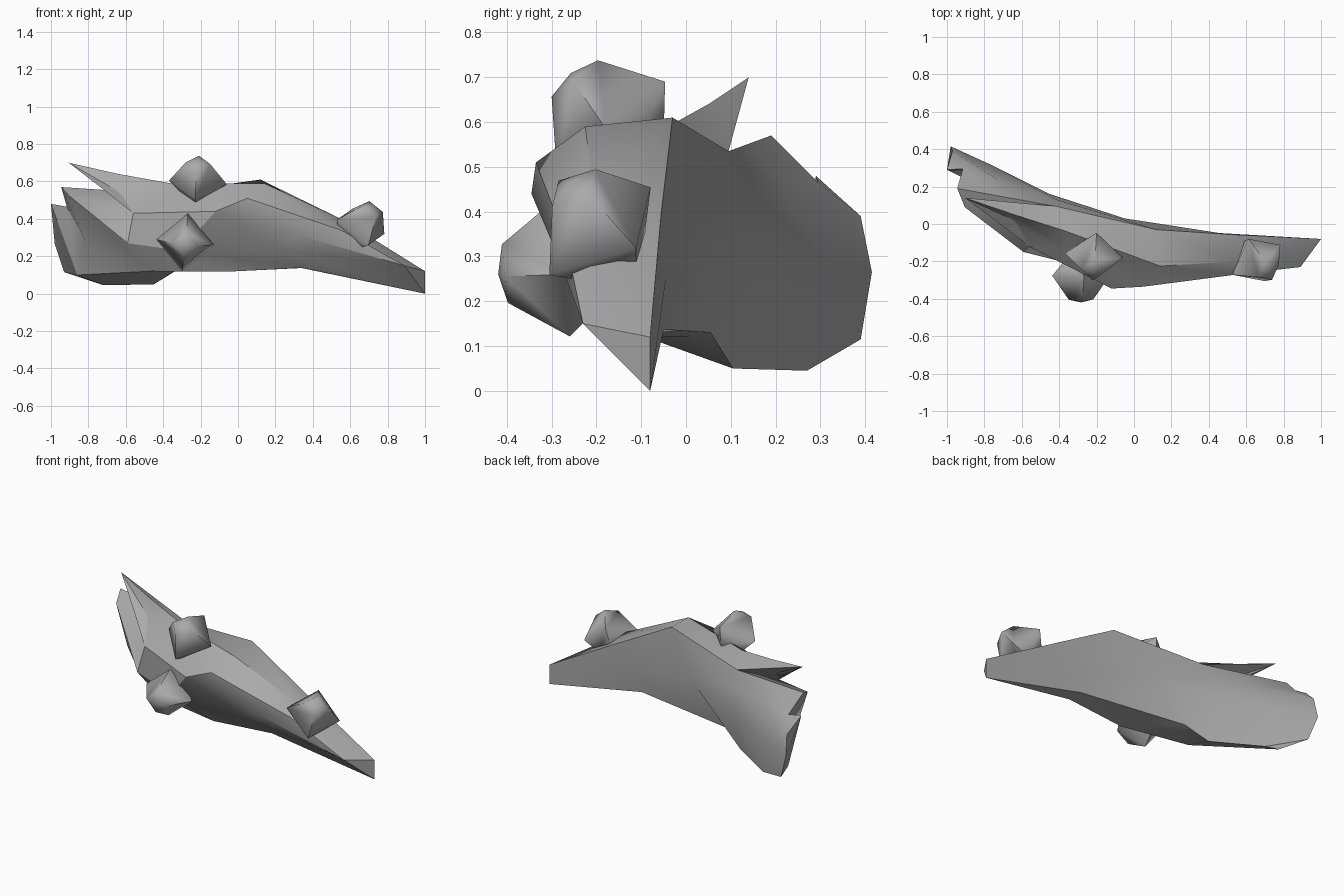
import bpy, bmesh, math
from mathutils import Vector

if "Cube" in bpy.data.objects:
    bpy.data.objects.remove(bpy.data.objects["Cube"])

grey = bpy.data.materials.new("stone_grey")
grey.diffuse_color = (0.4, 0.4, 0.4, 1)
grey.use_nodes = True
grey.node_tree.nodes["Principled BSDF"].inputs["Base Color"].default_value = grey.diffuse_color


def finish(name, bm, angle):
    """Turn a bmesh into a grey object with sharp creases kept."""
    bmesh.ops.recalc_face_normals(bm, faces=bm.faces)
    mesh = bpy.data.meshes.new(name)
    bm.to_mesh(mesh)
    bm.free()
    mesh.materials.append(grey)
    ob = bpy.data.objects.new(name, mesh)
    bpy.context.collection.objects.link(ob)
    bpy.ops.object.select_all(action='DESELECT')
    ob.select_set(True)
    bpy.context.view_layer.objects.active = ob
    bpy.ops.object.shade_smooth_by_angle(angle=math.radians(angle))


def build(name, polygons, angle):
    """Weld polygons given as corner points; collapsed corners are dropped."""
    bm = bmesh.new()
    verts = {}
    for poly in polygons:
        corners = list(dict.fromkeys(poly))
        if len(corners) < 3:
            continue
        for p in corners:
            if p not in verts:
                verts[p] = bm.verts.new(p)
        face = [verts[p] for p in corners]
        if not bm.faces.get(face):
            bm.faces.new(face)
    finish(name, bm, angle)


# Blade tips and the notches between them
top_tip, mid_tip, low_tip = (-.905, .14, .70), (-.945, .19, .57), (-1, .29, .48)
top_notch, low_notch = (-.42, .095, .535), (-.915, .295, .465)
end_top, end_low, end_front = (1, -.08, .12), (1, -.08, 0), (.89, -.23, .15)
corner = (-.97, .39, .39)

# Long edges of the plate, each running from the blades to the narrow end
back_top = [top_tip, (-.6625, .1175, .6175), top_notch, (.12, -.03, .61), (.5, -.055, .40), end_top]
ridge = [top_tip, (-.64, .05, .64), (-.36, -.04, .59), (.14, -.225, .59), (.55, -.20, .40), end_top]
brow = [top_tip, (-.66, .02, .53), (-.36, -.14, .52), (.05, -.335, .51), (.55, -.27, .34), end_front]
lip = [top_tip, (-.73, .01, .565), (-.56, -.12, .43), (-.12, -.345, .44), (.33, -.29, .31), end_front]
under_lip = [top_notch, (-.49, -.012, .483)] + lip[2:]
mid_ridge = [mid_tip, (-.905, .09, .525), (-.59, -.15, .27), (-.31, -.22, .23), (.21, -.225, .235), end_front]
mid_edge = [mid_tip, (-.82, .08, .285), (-.47, -.09, .12), (-.05, -.17, .118), (.34, -.15, .138), end_low]
under_mid = [low_notch] + mid_edge[1:]
low_ridge = [low_tip, (-.86, .22, .10)] + mid_edge[2:]
inner = [(-.34, .01, .122), (.34, -.05, .137)]
back_low = [(-.93, .39, .115), (-.72, .27, .045), (-.45, .105, .05), (-.32, .055, .13),
            inner[1], end_low]
back_mid = [(-.98, .415, .265), (-.75, .31, .28), (-.45, .16, .30), (-.05, .03, .36),
            (.40, -.045, .25), end_low]
back_high = [mid_tip, (-.6825, .1425, .5525)] + back_top[2:]
blend = [tuple(Vector(p).lerp(Vector(q), .6) + Vector((0, .015, 0)))
         for p, q in zip(back_mid[1:3], back_high[1:3])]

rails = [back_top, ridge, brow, lip, under_lip, mid_ridge, mid_edge, under_mid,
         low_ridge, back_low, back_mid]
upper = [[corner] + blend + back_mid[3:], [low_notch] + blend + back_mid[3:]]
plate = []
for a, b in list(zip(rails, rails[1:])) + [(back_mid, upper[0]), (upper[0], upper[1]),
                                           (upper[1], back_high)]:
    for i in range(5):
        if a is low_ridge and i == 2:
            # Step where the lowest blade meets the flat underside
            plate += [(a[2], inner[0], b[2]), (a[2], a[3], inner[0]),
                      (inner[0], b[3], b[2]), (inner[0], a[3], b[3])]
        else:
            plate.append((a[i], a[i + 1], b[i + 1], b[i]))

# Closing faces at the lowest blade and the narrow end
plate += [(low_tip, back_low[0], back_mid[0], corner), (low_tip, corner, low_notch),
          (end_top, end_front, end_low)]
build("bladed_plate", plate, 34)


def stud(name, centre, normal, corner_dir):
    """Four-sided stud: tapered buried foot, wide girdle, narrow crown, blunt point."""
    n = Vector(normal).normalized()
    u = Vector(corner_dir)
    u = (u - n * u.dot(n)).normalized()
    v = n.cross(u)
    c = Vector(centre)
    rings = []
    for radius, height in ((.08, -.09), (.155, 0), (.066, .13)):
        rings.append([tuple(c + n * height + d * radius) for d in (u, v, -u, -v)])
    apex = tuple(c + n * .145)
    polys = [tuple(rings[0])]
    for k in range(4):
        j = (k + 1) % 4
        for a, b in zip(rings, rings[1:]):
            polys.append((a[k], a[j], b[j], b[k]))
        polys.append((rings[2][k], rings[2][j], apex))
    build(name, polys, 74)


stud("upper_stud", (-.215, -.168, .595), (0, -.62, .79), (.03, .24, .2))
stud("lower_stud", (-.283, -.275, .275), (0, -.98, -.1), (.03, -.08, .3))
stud("end_stud", (.655, -.192, .357), (.5, -.45, .74), (.255, .16, -.075))
